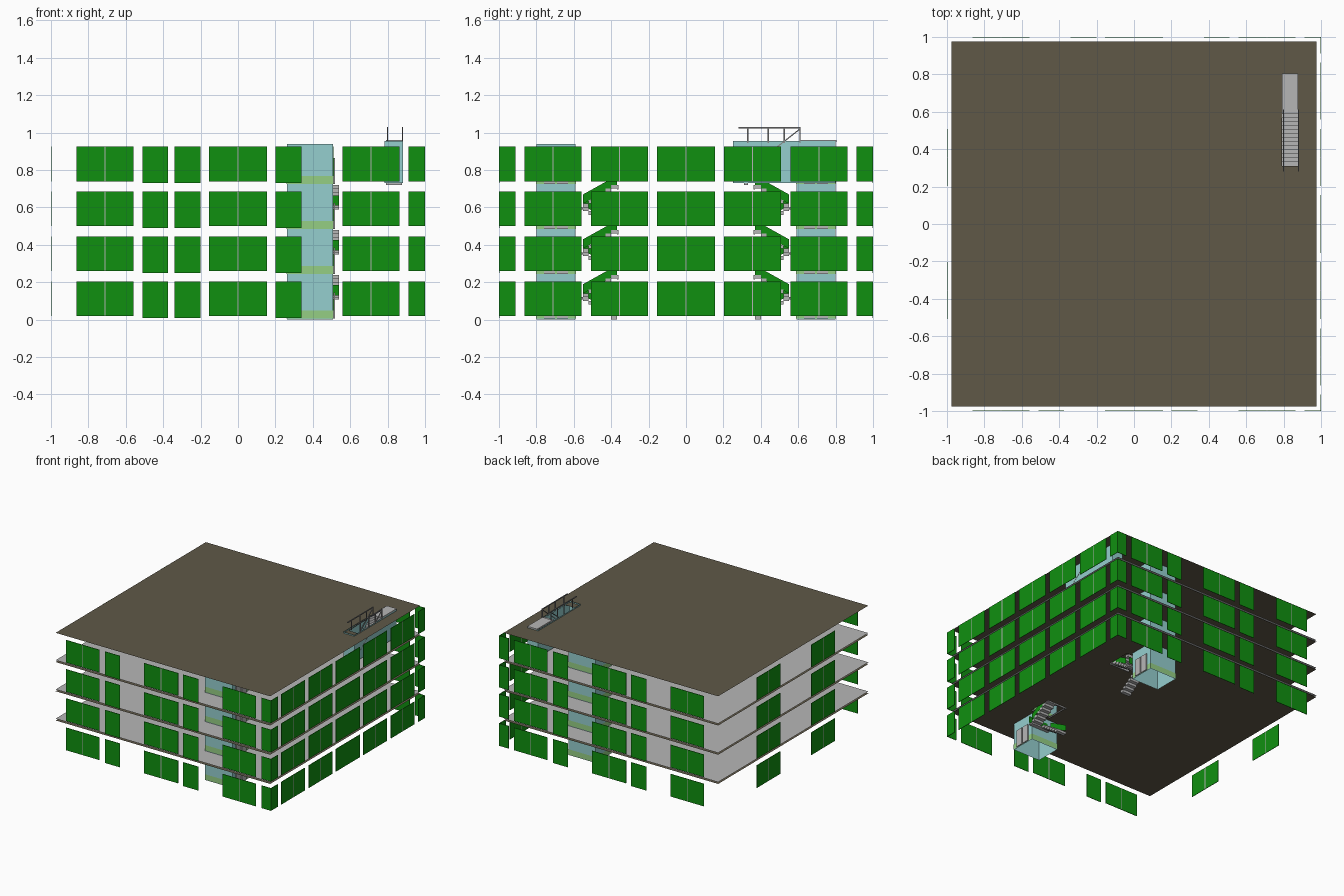
import bpy, bmesh, math
from mathutils import Vector, Matrix

if "Cube" in bpy.data.objects:
    bpy.data.objects.remove(bpy.data.objects["Cube"])

FLOORS = 4
STOREY = 0.24


def material(name, r, g, b):
    m = bpy.data.materials.new(name)
    m.diffuse_color = (r, g, b, 1)
    m.use_nodes = True
    m.node_tree.nodes["Principled BSDF"].inputs["Base Color"].default_value = m.diffuse_color
    return m


GREEN = material("panel green", 0.005, 0.28, 0.005)
BROWN = material("roof brown", 0.115, 0.098, 0.064)
GREY = material("light grey", 0.47, 0.47, 0.47)
GLASS = material("glass blue", 0.30, 0.62, 0.62)
LIME = material("band green", 0.30, 0.62, 0.23)
METAL = material("rail grey", 0.25, 0.25, 0.25)


def finish(bm, name, mat):
    me = bpy.data.meshes.new(name)
    bm.to_mesh(me)
    bm.free()
    me.materials.append(mat)
    ob = bpy.data.objects.new(name, me)
    bpy.context.collection.objects.link(ob)
    return ob


def boxes(name, mat, items):
    """One object from many boxes, each given as (x0, x1, y0, y1, z0, z1)."""
    bm = bmesh.new()
    for x0, x1, y0, y1, z0, z1 in items:
        m = Matrix.Translation(((x0 + x1) / 2, (y0 + y1) / 2, (z0 + z1) / 2)) \
            @ Matrix.Diagonal((abs(x1 - x0), abs(y1 - y0), abs(z1 - z0), 1))
        bmesh.ops.create_cube(bm, size=1, matrix=m)
    return finish(bm, name, mat)


def quads(name, mat, items):
    bm = bmesh.new()
    for pts in items:
        bm.faces.new([bm.verts.new(p) for p in pts])
    return finish(bm, name, mat)


def sheet(name, mat, z, holes, half=0.975):
    """Flat square sheet with rectangular holes (x0, x1, y0, y1)."""
    xs = sorted({-half, half, *(v for h in holes for v in h[:2])})
    ys = sorted({-half, half, *(v for h in holes for v in h[2:])})
    cells = []
    for x0, x1 in zip(xs, xs[1:]):
        for y0, y1 in zip(ys, ys[1:]):
            cx, cy = (x0 + x1) / 2, (y0 + y1) / 2
            if not any(h[0] < cx < h[1] and h[2] < cy < h[3] for h in holes):
                cells.append([(x0, y0, z), (x1, y0, z), (x1, y1, z), (x0, y1, z)])
    return quads(name, mat, cells)


# Floors and ceilings: thin separate sheets with stair openings
STAIR_HOLES = [(0.36, 0.54, 0.37, 0.56), (0.36, 0.54, -0.56, -0.37)]
for k in range(1, FLOORS):
    sheet(f"floor_{k}", GREY, k * STOREY, STAIR_HOLES)
    sheet(f"ceiling_{k}", BROWN, k * STOREY - 0.015, STAIR_HOLES)
sheet("roof", BROWN, 0.945, [(0.79, 0.88, 0.31, 0.61)])

# Facade panels: spans along each side; pairs are split by a grey mullion
P_END, P_MID, P_Q = (0.56, 0.863), (-0.155, 0.155), (0.203, 0.507)
flip = lambda s: (-s[1], -s[0])
CORNER = (0.912, 1.0)
SIDES = {
    "front": ([flip(P_END), P_MID, P_END], [(-0.51, -0.373), (0.2, 0.34)], [CORNER]),
    "back": ([flip(P_END), P_MID, P_END], [(-0.34, -0.2), (0.373, 0.51)], [CORNER]),
    "right": ([flip(P_END), flip(P_Q), P_MID, P_Q, P_END], [], [CORNER, flip(CORNER)]),
    "left": ([flip(P_Q), P_Q], [], []),
}


def place(side, a, b, z0, z1):
    t0, t1 = 0.996, 1.0
    return {"front": (a, b, -t1, -t0, z0, z1), "back": (a, b, t0, t1, z0, z1),
            "right": (t0, t1, a, b, z0, z1), "left": (-t1, -t0, a, b, z0, z1)}[side]


for side, (pairs, singles, corners) in SIDES.items():
    green, grey = [], []
    for k in range(FLOORS):
        z = k * STOREY
        for a, b in pairs:
            m = (a + b) / 2
            green += [place(side, a, m - 0.003, z + 0.02, z + 0.205),
                      place(side, m + 0.003, b, z + 0.02, z + 0.205)]
            grey.append(place(side, m - 0.003, m + 0.003, z + 0.02, z + 0.205))
        green += [place(side, a, b, z + 0.01, z + 0.205) for a, b in singles]
        green += [place(side, a, b, z + 0.02, z + 0.205) for a, b in corners]
    boxes(f"{side}_panels", GREEN, green)
    boxes(f"{side}_mullions", GREY, grey)


def walls(x0, x1, y0, y1, z0, z1):
    c = [(x0, y0), (x1, y0), (x1, y1), (x0, y1)]
    return [[(*c[i], z0), (*c[(i + 1) % 4], z0), (*c[(i + 1) % 4], z1), (*c[i], z1)]
            for i in range(4)]


# Lift shafts with green bands and door leaves, and switchback stairs
for s, label in ((-1, "front"), (1, "back")):
    y0, y1 = sorted((s * 0.59, s * 0.80))
    quads(f"{label}_lift_shaft", GLASS, walls(0.262, 0.508, y0, y1, 0, 0.94))
    bands, doors, steps, rails = [], [], [], []
    for k in range(FLOORS):
        z = k * STOREY
        bands += walls(0.26, 0.51, y0 - 0.002, y1 + 0.002, z + 0.005, z + 0.048)
        for a, b in ((0.63, 0.69), (0.70, 0.76)):
            doors.append((0.511, 0.518, s * a, s * b, z + 0.005, z + 0.145))
        if k == FLOORS - 1:
            continue
        # two flights along y, with a landing halfway
        n = 6
        for i in range(n):
            d, h = 0.03, 0.12 / n
            ya = 0.37 + i * d
            yb = 0.55 - i * d
            steps.append((0.36, 0.445, s * ya, s * (ya + d), z + i * h, z + (i + 1) * h))
            steps.append((0.455, 0.54, s * yb, s * (yb - d),
                          z + 0.12 + i * h, z + 0.12 + (i + 1) * h))
        steps.append((0.36, 0.54, s * 0.55, s * 0.585, z + 0.108, z + 0.12))
        steps.append((0.36, 0.54, s * 0.36, s * 0.37, z + 0.215, z + 0.24))
        rails.append([(0.36, s * 0.37, z + 0.03), (0.36, s * 0.55, z + 0.13),
                      (0.36, s * 0.55, z + 0.18), (0.36, s * 0.37, z + 0.08)])
        rails.append([(0.54, s * 0.55, z + 0.14), (0.54, s * 0.37, z + 0.24),
                      (0.54, s * 0.37, z + 0.29), (0.54, s * 0.55, z + 0.19)])
        rails.append([(0.36, s * 0.585, z + 0.13), (0.54, s * 0.585, z + 0.13),
                      (0.54, s * 0.585, z + 0.185), (0.36, s * 0.585, z + 0.185)])
    quads(f"{label}_lift_bands", LIME, bands)
    boxes(f"{label}_lift_doors", GREY, doors)
    boxes(f"{label}_stairs", GREY, steps)
    quads(f"{label}_stair_rail_panels", GREEN, rails)

# Roof stair: glass enclosure, treads and top landing
quads("roof_stair_glass", GLASS, walls(0.783, 0.882, 0.25, 0.80, 0.73, 0.955))
N = 14
RUN, RISE = 0.30 / N, 0.235 / N
treads = [(0.79, 0.878, 0.31 + i * RUN, 0.31 + (i + 1) * RUN,
           0.72 + i * RISE, 0.72 + (i + 1) * RISE) for i in range(N)]
boxes("roof_stair_treads", GREY, treads)
boxes("roof_stair_landing", GREY, [(0.79, 0.878, 0.61, 0.805, 0.95, 0.96)])

# Roof handrails: posts, top bars and sloping stair rail on both sides
bars = []
for x in (0.80, 0.88):
    bars += [(x - 0.003, x + 0.003, y - 0.003, y + 0.003, 0.945, 1.025)
             for y in (0.33, 0.44, 0.525, 0.61)]
    bars.append((x - 0.003, x + 0.003, 0.28, 0.613, 1.021, 1.029))
boxes("roof_railings", METAL, bars)
for i, x in enumerate((0.80, 0.88)):
    a, b = Vector((x, 0.33, 0.80)), Vector((x, 0.61, 1.02))
    ob = boxes(f"roof_stair_handrail_{i}", METAL,
               [(-0.003, 0.003, -(b - a).length / 2, (b - a).length / 2, -0.003, 0.003)])
    ob.location = (a + b) / 2
    ob.rotation_euler.x = math.atan2(b.z - a.z, b.y - a.y)
